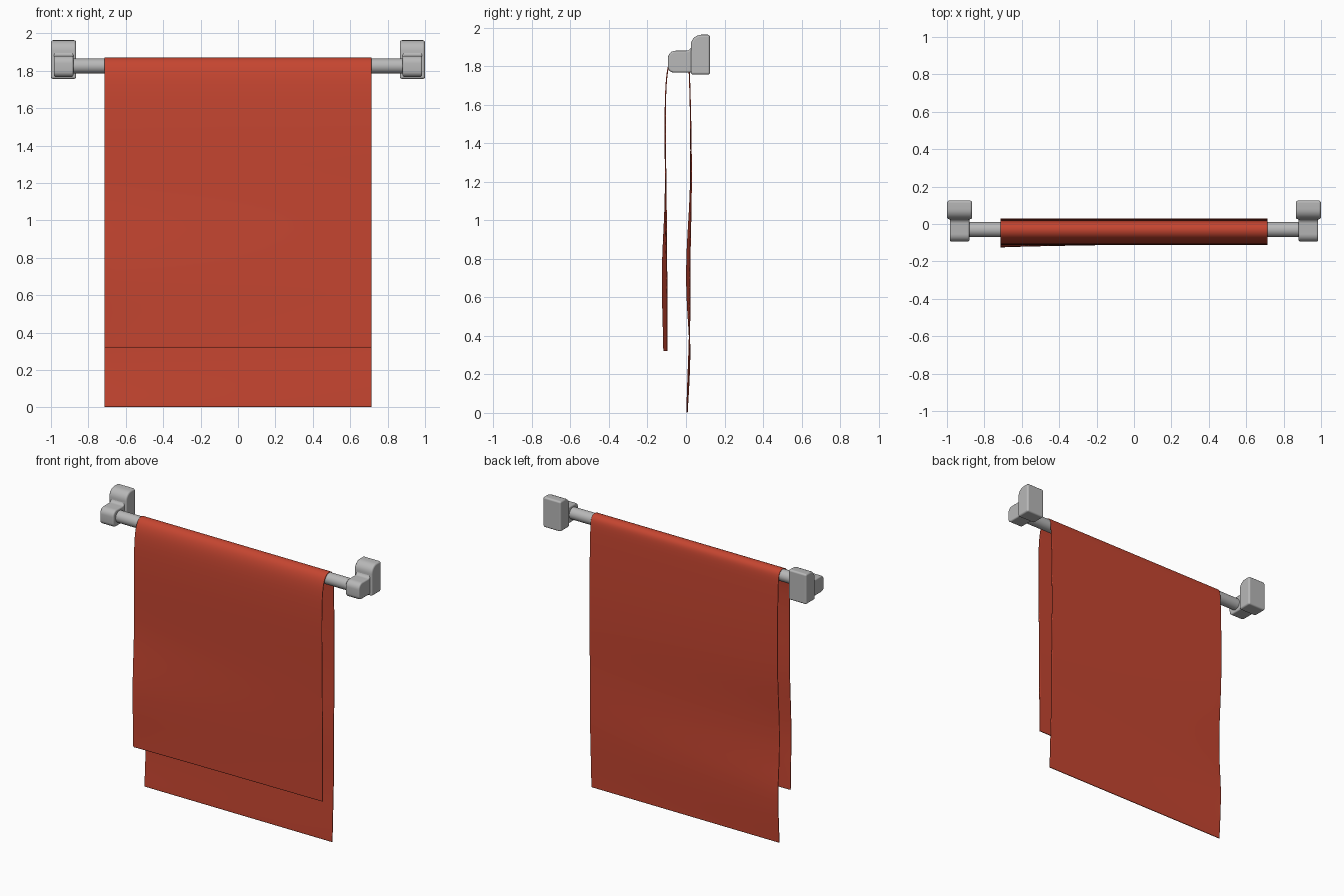
import bpy, bmesh, math
from mathutils import Vector

cube = bpy.data.objects.get("Cube")
if cube:
    bpy.data.objects.remove(cube, do_unlink=True)


def material(name, rgb, rough=0.6):
    m = bpy.data.materials.new(name)
    m.use_nodes = True
    m.diffuse_color = (*rgb, 1)
    bsdf = m.node_tree.nodes["Principled BSDF"]
    bsdf.inputs["Base Color"].default_value = (*rgb, 1)
    bsdf.inputs["Roughness"].default_value = rough
    return m


red = material("towel red", (0.56, 0.06, 0.03))
grey = material("bracket grey", (0.48, 0.48, 0.48))


def add_object(name, bm, mat):
    mesh = bpy.data.meshes.new(name)
    bmesh.ops.recalc_face_normals(bm, faces=bm.faces)
    bm.to_mesh(mesh)
    bm.free()
    mesh.materials.append(mat)
    ob = bpy.data.objects.new(name, mesh)
    bpy.context.collection.objects.link(ob)
    mesh.polygons.foreach_set("use_smooth", [True] * len(mesh.polygons))
    return ob


def rounded(corners, steps=6):
    """Turn (y, z, radius) corners into an outline with rounded corners."""
    out = []
    for i, (y, z, r) in enumerate(corners):
        p = Vector((y, z))
        if r == 0:
            out.append(p)
            continue
        a = (Vector(corners[i - 1][:2]) - p).normalized()
        b = (Vector(corners[(i + 1) % len(corners)][:2]) - p).normalized()
        for k in range(steps + 1):
            t = k / steps * math.pi / 2
            out.append(p + a * r * (1 - math.sin(t)) + b * r * (1 - math.cos(t)))
    return out


def bracket_part(name, corners, x0, x1, bevel):
    """Extrude a side outline along x, soften its edges and mirror it."""
    bm = bmesh.new()
    face = bm.faces.new([bm.verts.new((x0, p.x, p.y)) for p in rounded(corners)])
    new = bmesh.ops.extrude_face_region(bm, geom=[face])["geom"]
    verts = [v for v in new if isinstance(v, bmesh.types.BMVert)]
    bmesh.ops.translate(bm, verts=verts, vec=(x1 - x0, 0, 0))
    ob = add_object(name, bm, grey)
    bev = ob.modifiers.new("soft edges", "BEVEL")
    bev.width, bev.segments = bevel, 3
    bev.limit_method, bev.angle_limit = "ANGLE", math.radians(40)
    bev.harden_normals = True
    ob.modifiers.new("both ends", "MIRROR")
    return ob


# Wall plates and the arms that hold the bar
bracket_part("wall_plate",
             [(0.025, 1.756, 0), (0.125, 1.756, 0),
              (0.125, 1.963, 0), (0.025, 1.963, 0.055)], 0.865, 1.0, 0.012)
bracket_part("bar_arm",
             [(-0.094, 1.767, 0.03), (0.06, 1.767, 0), (0.06, 1.92, 0),
              (0.027, 1.92, 0), (0.027, 1.88, 0.025), (-0.094, 1.88, 0.04)],
             0.88, 0.985, 0.01)

# Bar
bpy.ops.mesh.primitive_cylinder_add(vertices=40, radius=0.04, depth=1.86,
                                    location=(0, -0.03, 1.825),
                                    rotation=(0, math.pi / 2, 0))
bar = bpy.context.object
bar.name = "bar"
bar.data.materials.append(grey)
bpy.ops.object.shade_smooth_by_angle(angle=math.radians(40))

# Towel: rows of (z, y at the -x edge, y at the +x edge), front hem to back hem
rows = [(0.32, -0.115, -0.098), (0.34, -0.115, -0.098), (0.5, -0.119, -0.098),
        (0.7, -0.125, -0.100), (0.9, -0.117, -0.102), (1.1, -0.106, -0.103),
        (1.3, -0.107, -0.106), (1.5, -0.109, -0.109), (1.68, -0.106, -0.106),
        (1.77, -0.098, -0.098), (1.82, -0.086, -0.086), (1.857, -0.066, -0.066),
        (1.872, -0.03, -0.03), (1.857, 0.004, 0.004), (1.82, 0.015, 0.015),
        (1.72, 0.019, 0.019), (1.55, 0.024, 0.024), (1.3, 0.026, 0.028),
        (1.1, 0.022, 0.027), (0.9, 0.008, 0.022), (0.7, 0.001, 0.019),
        (0.5, 0.01, 0.02), (0.35, 0.023, 0.017), (0.15, 0.015, 0.009),
        (0.025, 0.007, 0.005), (0.003, 0.006, 0.005)]
columns = [-0.713, -0.69, -0.45, -0.2, 0, 0.2, 0.45, 0.69, 0.713]
bm = bmesh.new()
grid = []
for z, y_right, y_left in rows:
    line = []
    for x in columns:
        t = ((x / 0.713 + 1) / 2) ** 0.6
        line.append(bm.verts.new((x, y_right + (y_left - y_right) * t, z)))
    grid.append(line)
for a, b in zip(grid, grid[1:]):
    for i in range(len(columns) - 1):
        bm.faces.new((a[i], a[i + 1], b[i + 1], b[i]))
towel = add_object("towel", bm, red)
sub = towel.modifiers.new("drape", "SUBSURF")
sub.levels = sub.render_levels = 2
sub.boundary_smooth = "PRESERVE_CORNERS"
thick = towel.modifiers.new("cloth thickness", "SOLIDIFY")
thick.thickness, thick.offset = 0.006, 0
